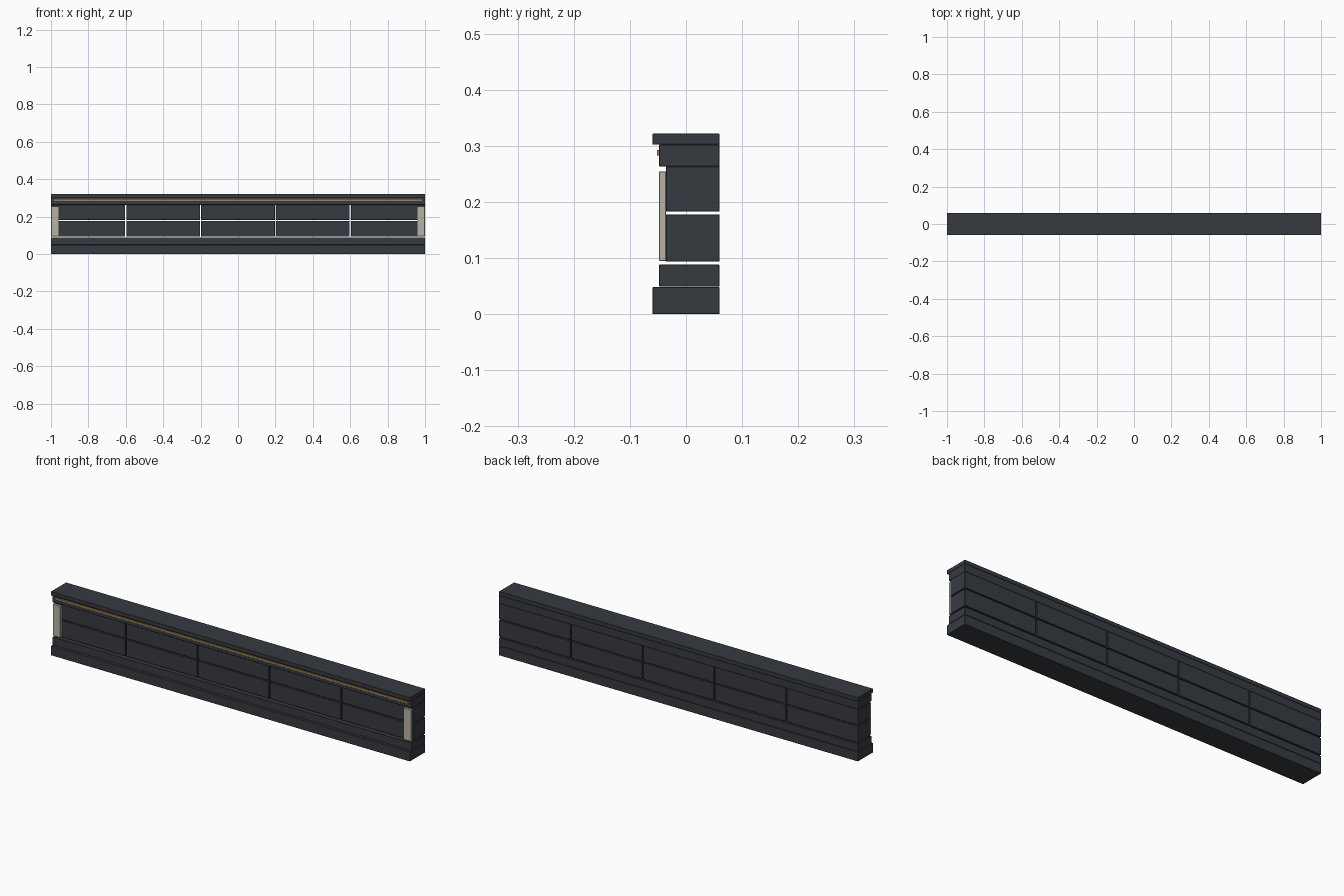
import bpy
import bmesh

if "Cube" in bpy.data.objects:
    bpy.data.objects.remove(bpy.data.objects["Cube"])


def material(name, rgb):
    m = bpy.data.materials.new(name)
    m.diffuse_color = (*rgb, 1.0)
    m.use_nodes = True
    m.node_tree.nodes["Principled BSDF"].inputs["Base Color"].default_value = m.diffuse_color
    return m


SLATE = material("dark slate", (0.037, 0.043, 0.053))
STONE = material("pale stone", (0.48, 0.45, 0.38))
BRASS = material("brass", (0.36, 0.20, 0.06))


def block(name, x, y, z, mat, bevel=0.001):
    """Box spanning the given (min, max) ranges, with tiny chamfers."""
    bm = bmesh.new()
    bmesh.ops.create_cube(bm, size=1.0)
    for v in bm.verts:
        v.co = [(r[0] + r[1]) / 2 + c * (r[1] - r[0])
                for r, c in zip((x, y, z), v.co)]
    mesh = bpy.data.meshes.new(name)
    bm.to_mesh(mesh)
    bm.free()
    mesh.materials.append(mat)
    ob = bpy.data.objects.new(name, mesh)
    bpy.context.collection.objects.link(ob)
    if bevel:
        mod = ob.modifiers.new("chamfer", 'BEVEL')
        mod.width = bevel
        mod.segments = 1
    return ob


FULL = (-1.0, 1.0)
BACK = 0.06

# Stepped base
block("base", FULL, (-0.06, BACK), (0.0, 0.048), SLATE)
block("plinth", FULL, (-0.048, BACK), (0.049, 0.088), SLATE)

# Two courses of five wall blocks, separated by open joints
JOINT = 0.003
for row, z in enumerate(((0.0935, 0.1775), (0.1825, 0.263))):
    for col in range(5):
        left = -1.0 + 0.4 * col
        x = (left + (JOINT if col > 0 else 0),
             left + 0.4 - (JOINT if col < 4 else 0))
        block(f"wall_block_{row}_{col}", x, (-0.036, BACK), z, SLATE)

# Frieze and cap
block("frieze", FULL, (-0.048, BACK), (0.263, 0.302), SLATE)
block("cap", FULL, (-0.06, BACK), (0.302, 0.3215), SLATE)

# Metal strip along the frieze
block("trim_strip", (-0.985, 0.985), (-0.052, -0.047), (0.2825, 0.2925), BRASS, 0.0005)

# Pale pilasters at both ends of the front
for side, x in (("left", (-0.999, -0.956)), ("right", (0.956, 0.999))):
    block(f"pilaster_{side}", x, (-0.048, -0.0355), (0.0945, 0.2545), STONE)
